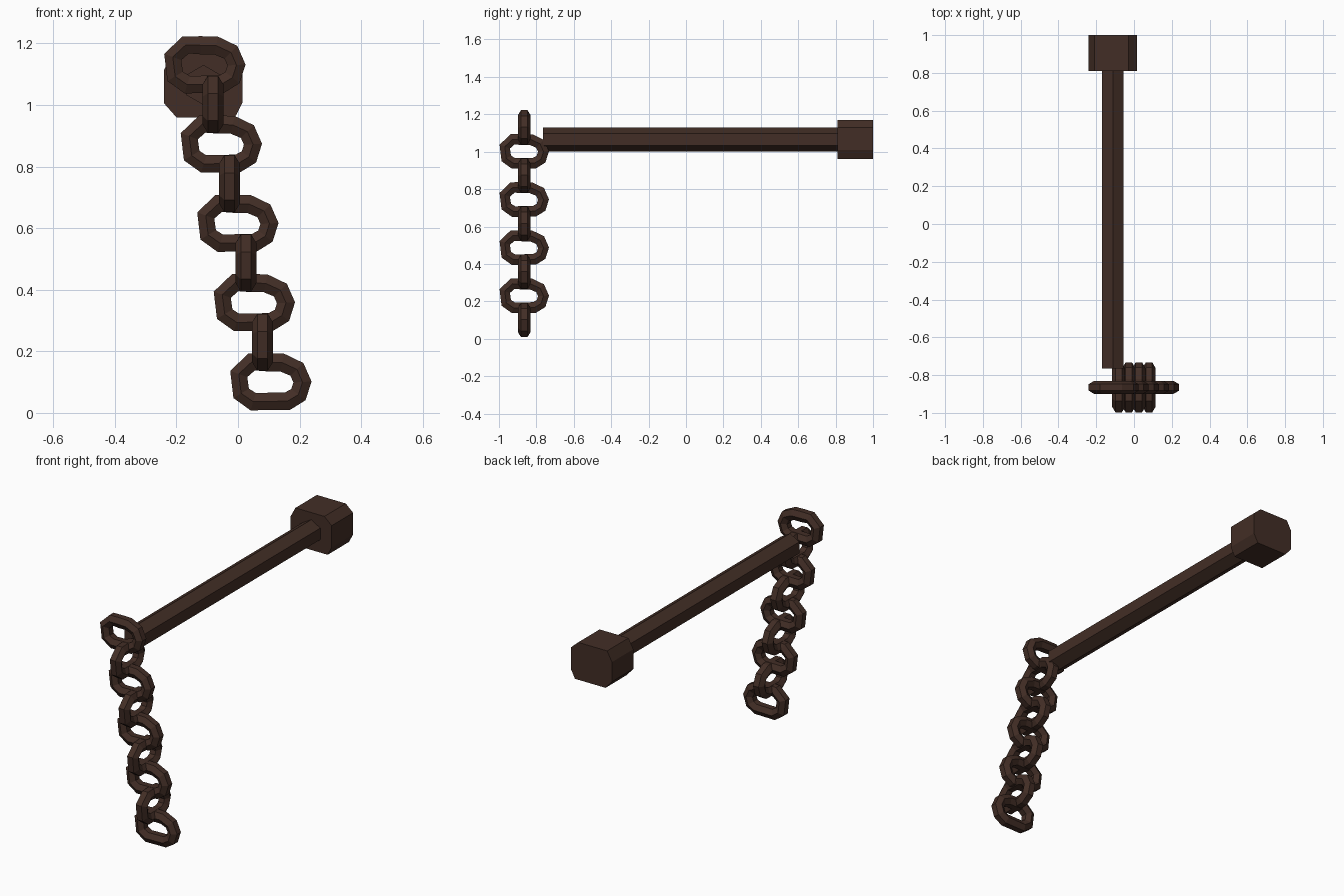
import bpy
import bmesh
from math import cos, sin, pi
from mathutils import Vector, Matrix

default = bpy.data.objects.get("Cube")
if default:
    bpy.data.objects.remove(default, do_unlink=True)

COLOUR = (0.055, 0.027, 0.019, 1.0)
iron = bpy.data.materials.new("dark brown iron")
iron.use_nodes = True
iron.diffuse_color = COLOUR
bsdf = next(n for n in iron.node_tree.nodes if n.type == 'BSDF_PRINCIPLED')
bsdf.inputs["Base Color"].default_value = COLOUR
bsdf.inputs["Roughness"].default_value = 0.8


def finish(bm, name):
    bmesh.ops.recalc_face_normals(bm, faces=bm.faces)
    mesh = bpy.data.meshes.new(name)
    bm.to_mesh(mesh)
    bm.free()
    mesh.materials.append(iron)
    obj = bpy.data.objects.new(name, mesh)
    bpy.context.collection.objects.link(obj)
    return obj


def prism(name, profile, y0, y1):
    """Extrude an (x, z) outline along y."""
    bm = bmesh.new()
    face = bm.faces.new([bm.verts.new((x, y0, z)) for x, z in profile])
    out = bmesh.ops.extrude_face_region(bm, geom=[face], use_keep_orig=True)
    verts = [g for g in out["geom"] if isinstance(g, bmesh.types.BMVert)]
    bmesh.ops.translate(bm, verts=verts, vec=(0, y1 - y0, 0))
    return finish(bm, name)


# Centre line of one hand-forged link, in its own x-z plane
LINK_PATH = [(-.104, .023), (-.062, .062), (-.012, .061), (.037, .06), (.085, .038),
             (.103, -.003), (.09, -.044), (.055, -.065), (-.057, -.067), (-.096, -.04)]
SIDES = 6
WIRE = 0.034


def chain_link(name, centre, turn):
    """Sweep a hexagonal wire around the link path."""
    bm = bmesh.new()
    path = [Vector((x, 0, z)) for x, z in LINK_PATH]
    n = len(path)
    rings = []
    for i, p in enumerate(path):
        along = ((p - path[i - 1]).normalized() + (path[(i + 1) % n] - p).normalized()).normalized()
        side = Vector((0, 1, 0))
        out = along.cross(side)
        rings.append([bm.verts.new(p + WIRE * (side * cos(2 * pi * k / SIDES) + out * sin(2 * pi * k / SIDES)))
                      for k in range(SIDES)])
    for i in range(n):
        a, b = rings[i], rings[(i + 1) % n]
        for k in range(SIDES):
            m = (k + 1) % SIDES
            bm.faces.new((a[k], a[m], b[m], b[k]))
    bm.transform(Matrix.Translation(centre) @ Matrix.Rotation(turn, 4, 'Z'))
    return finish(bm, name)


# Hexagonal handle
handle = [(-.112 + .065 * sin(k * pi / 3), 1.065 + .065 * cos(k * pi / 3)) for k in range(6)]
prism("handle", handle, -0.765, 0.82)

# Chamfered end block
block = [(-.21, 1.17), (-.03, 1.17), (.015, 1.13), (.015, 1.008),
         (-.01, .96), (-.2, .96), (-.24, 1.005), (-.24, 1.115)]
prism("end_block", block, 0.81, 1.0)

# Leaning chain: wide links facing front alternate with links turned sideways
TOP = Vector((-.108, -.865, 1.133))
STEP = Vector((.0268, 0, -.1287))
for i in range(9):
    chain_link(f"chain_link_{i + 1}", TOP + STEP * i, pi / 2 if i % 2 else 0)
